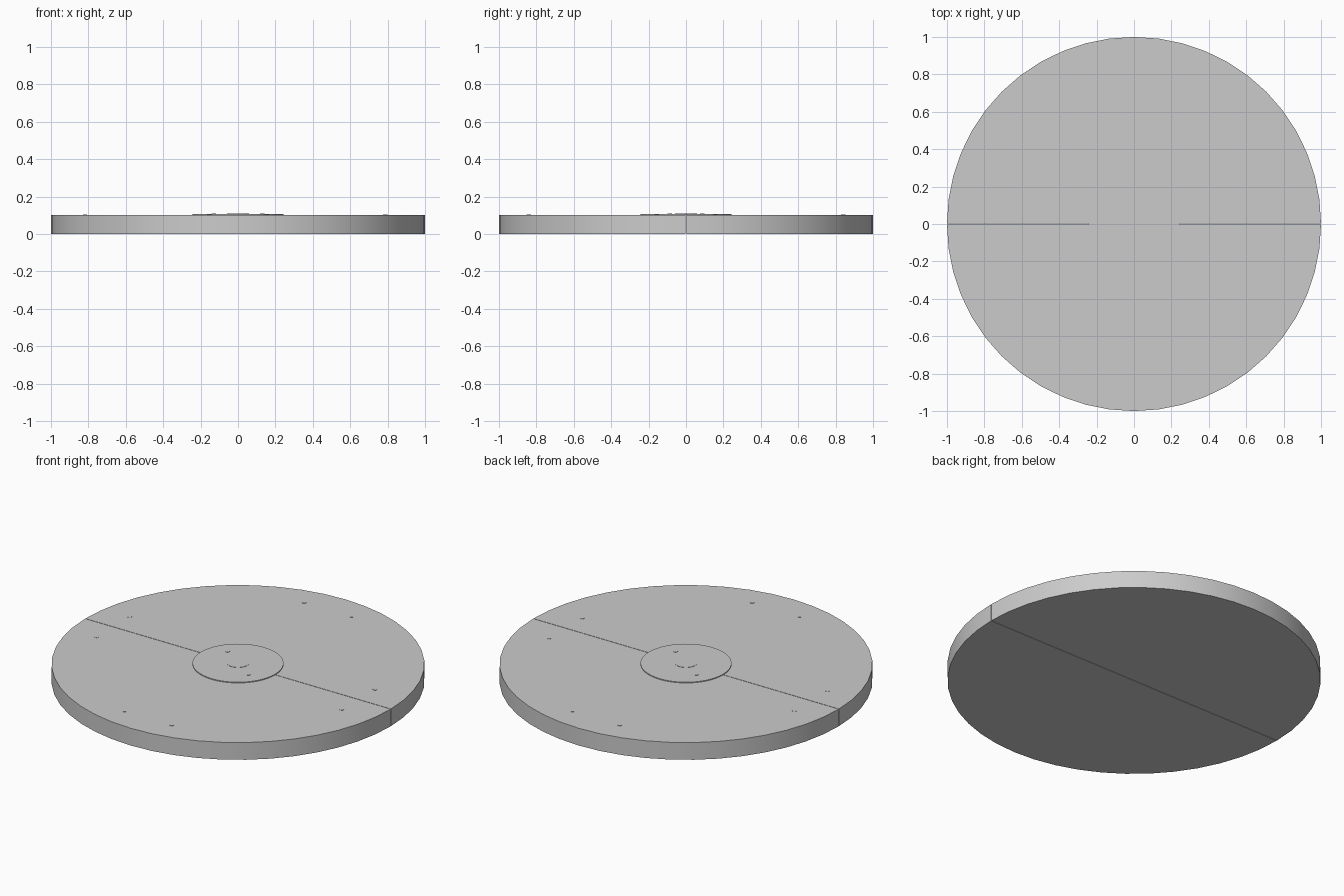
import bpy, bmesh
from math import pi, sin, cos, radians

if "Cube" in bpy.data.objects:
    bpy.data.objects.remove(bpy.data.objects["Cube"])

TOP = 0.102       # upper face of the two slabs
HUB_TOP = 0.107   # upper face of the centre plate
GAP = 0.0015      # half width of the seam


def prism(name, outline, z0, z1):
    """Extrude a flat outline from z0 to z1."""
    bm = bmesh.new()
    face = bm.faces.new([bm.verts.new((x, y, z0)) for x, y in outline])
    top = bmesh.ops.extrude_face_region(bm, geom=[face])["geom"]
    for v in top:
        if isinstance(v, bmesh.types.BMVert):
            v.co.z = z1
    bmesh.ops.recalc_face_normals(bm, faces=bm.faces)
    mesh = bpy.data.meshes.new(name)
    bm.to_mesh(mesh)
    bm.free()
    obj = bpy.data.objects.new(name, mesh)
    bpy.context.collection.objects.link(obj)
    bpy.ops.object.select_all(action='DESELECT')
    obj.select_set(True)
    bpy.context.view_layer.objects.active = obj
    bpy.ops.object.shade_smooth_by_angle(angle=radians(30))
    return obj


def circle(r, n, cx=0.0, cy=0.0):
    return [(cx + r * cos(2 * pi * i / n), cy + r * sin(2 * pi * i / n)) for i in range(n)]


# Two half-round slabs meeting at a thin seam along x
for name, s in (("back_half_slab", 1), ("front_half_slab", -1)):
    arc = [(cos(pi * i / 24), s * max(sin(pi * i / 24), GAP)) for i in range(25)]
    prism(name, arc, 0, TOP)

# Raised round centre plate with its central button
prism("centre_plate", circle(0.244, 48), TOP, HUB_TOP)
prism("centre_button", circle(0.06, 32), HUB_TOP, HUB_TOP + 0.002)

# Two small studs on the centre plate
for i, (x, y) in enumerate(((-0.13, 0.088), (0.13, -0.088))):
    prism(f"plate_stud_{i}", circle(0.012, 16, x, y), HUB_TOP, HUB_TOP + 0.002)

# Eight small studs near the rim, in four pairs
n = 0
for s in (-1, 1):
    for t in (-1, 1):
        for x, y in ((0.155 * t, 0.84 * s), (0.803 * s - 0.015, 0.155 * t)):
            prism(f"rim_stud_{n}", circle(0.012, 16, x, y), TOP, TOP + 0.002)
            n += 1
